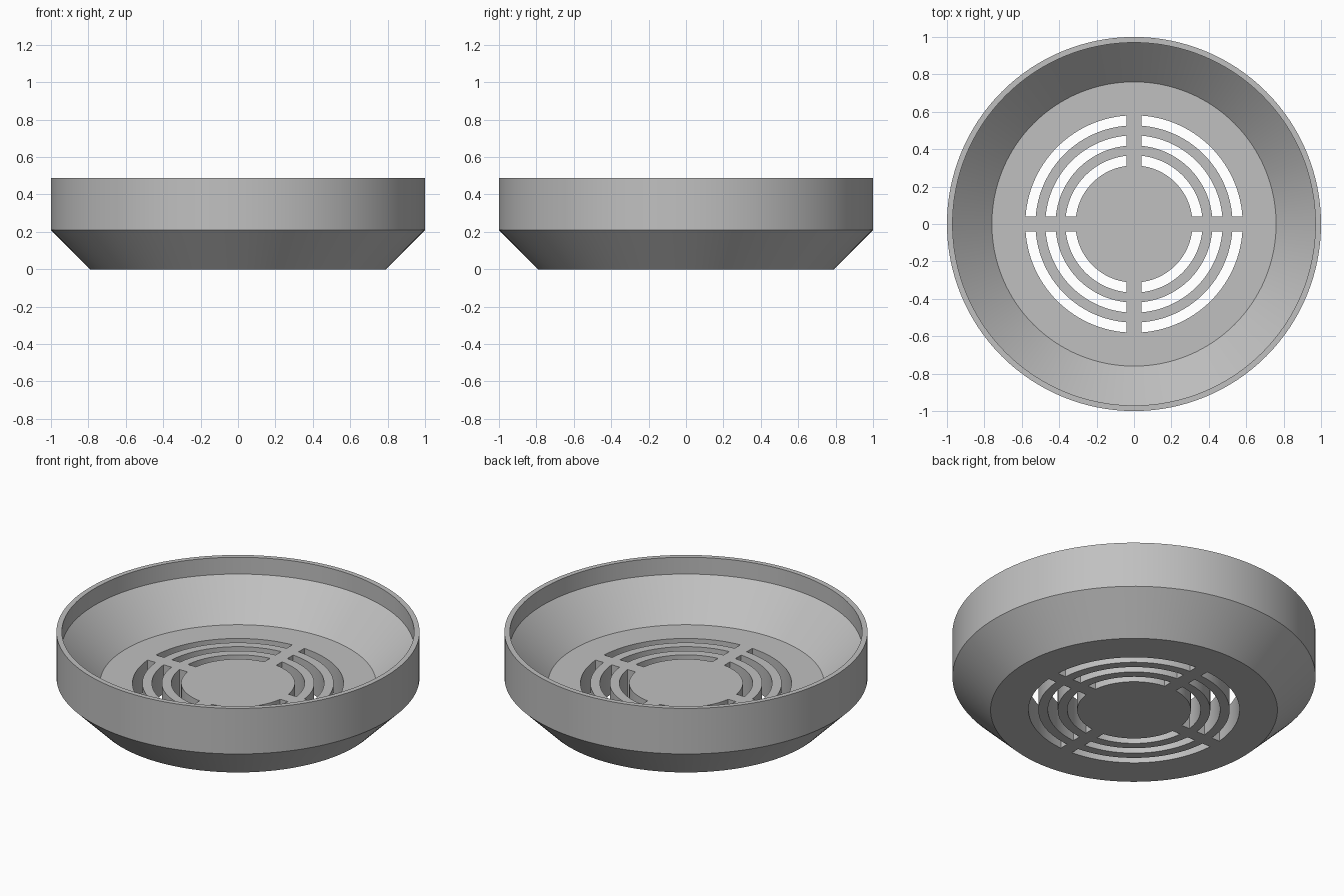
import bpy
import bmesh
from math import asin, cos, pi, radians, sin

cube = bpy.data.objects.get("Cube")
if cube:
    bpy.data.objects.remove(cube, do_unlink=True)

SEGMENTS = 128
BAR = 0.04        # half width of the cross bars
FLOOR = 0.175     # thickness of the floor

grey = bpy.data.materials.new("plain_grey")
grey.use_nodes = True
colour = (0.53, 0.53, 0.53, 1)
grey.diffuse_color = colour
grey.node_tree.nodes["Principled BSDF"].inputs["Base Color"].default_value = colour


def make_object(name, bm):
    bmesh.ops.recalc_face_normals(bm, faces=bm.faces)
    mesh = bpy.data.meshes.new(name)
    bm.to_mesh(mesh)
    bm.free()
    mesh.materials.append(grey)
    obj = bpy.data.objects.new(name, mesh)
    bpy.context.collection.objects.link(obj)
    return obj


def lathe(name, profile):
    """Spin a profile about z and cap both ends with flat discs."""
    bm = bmesh.new()
    rings = []
    for r, z in profile:
        rings.append([bm.verts.new((r * cos(2 * pi * i / SEGMENTS),
                                    r * sin(2 * pi * i / SEGMENTS), z))
                      for i in range(SEGMENTS)])
    for low, high in zip(rings, rings[1:]):
        for i in range(SEGMENTS):
            j = (i + 1) % SEGMENTS
            bm.faces.new((low[i], low[j], high[j], high[i]))
    bm.faces.new(rings[0])
    bm.faces.new(rings[-1])
    return make_object(name, bm)


def add_slot(bm, inner, outer, quadrant, steps=28):
    """Curved slot in one quadrant, its ends parallel to the cross bars."""
    outline = []
    for r, backwards in ((outer, False), (inner, True)):
        start = asin(BAR / r)
        arc = [start + (pi / 2 - 2 * start) * i / steps for i in range(steps + 1)]
        if backwards:
            arc.reverse()
        outline += [(r * cos(a + quadrant * pi / 2), r * sin(a + quadrant * pi / 2))
                    for a in arc]
    bottom = [bm.verts.new((x, y, -0.1)) for x, y in outline]
    top = [bm.verts.new((x, y, FLOOR + 0.1)) for x, y in outline]
    count = len(outline)
    for i in range(count):
        j = (i + 1) % count
        bm.faces.new((bottom[i], bottom[j], top[j], top[i]))
    # Caps as strips of quads between the two arcs
    for ring in (bottom, top):
        for i in range(steps):
            bm.faces.new((ring[i], ring[i + 1], ring[count - 2 - i], ring[count - 1 - i]))


# Dish: chamfered base, straight wall, thin rim, sloped inside and flat floor
dish = lathe("drain_dish", [(0.79, 0), (1, 0.21), (1, 0.487), (0.97, 0.487),
                            (0.97, 0.385), (0.76, FLOOR)])

# Slots: three rings, each split in four by the cross bars
slots = bmesh.new()
for ring in range(3):
    inner_radius = 0.313 + 0.107 * ring
    for quadrant in range(4):
        add_slot(slots, inner_radius, inner_radius + 0.054, quadrant)
cutter = make_object("slot_cutter", slots)
cutter.hide_render = True

# Cut the slots, then drop the cutter
cut = dish.modifiers.new("slots", "BOOLEAN")
cut.operation = "DIFFERENCE"
cut.solver = "EXACT"
cut.object = cutter
bpy.ops.object.select_all(action="DESELECT")
bpy.context.view_layer.objects.active = dish
dish.select_set(True)
bpy.ops.object.modifier_apply(modifier=cut.name)
bpy.data.objects.remove(cutter, do_unlink=True)

bpy.ops.object.shade_smooth_by_angle(angle=radians(25))
